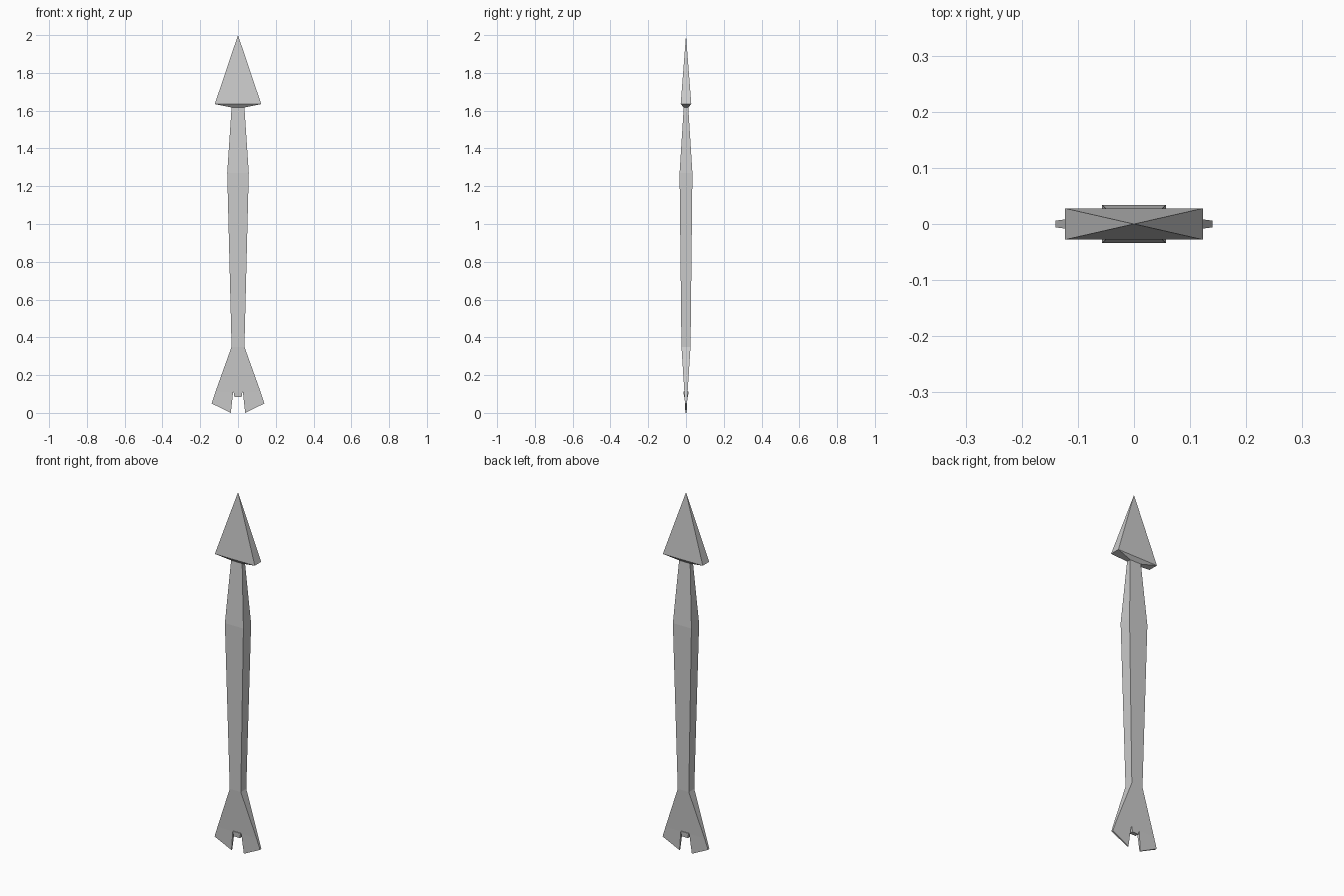
import bpy

if "Cube" in bpy.data.objects:
    bpy.data.objects.remove(bpy.data.objects["Cube"])


def loft(name, rings, cap_start=False, cap_end=False):
    """Skin a stack of four-point rings with flat quads."""
    verts = [p for r in rings for p in r]
    faces = []
    for k in range(len(rings) - 1):
        a, b = 4 * k, 4 * (k + 1)
        for i in range(4):
            j = (i + 1) % 4
            faces.append((a + i, a + j, b + j, b + i))
    n = len(verts)
    if cap_start:
        faces.append((3, 2, 1, 0))
    if cap_end:
        faces.append((n - 4, n - 3, n - 2, n - 1))
    mesh = bpy.data.meshes.new(name)
    mesh.from_pydata(verts, [], faces)
    obj = bpy.data.objects.new(name, mesh)
    bpy.context.collection.objects.link(obj)
    return obj


def rect(x, y, z):
    return [(-x, -y, z), (x, -y, z), (x, y, z), (-x, y, z)]


neck = rect(0.034, 0.012, 1.617)
waist = rect(0.034, 0.024, 0.35)
crease = rect(0.12, 0.0085, 0.11)

# Arrow head: four-sided point whose base slopes in to the shaft
base = rect(0.123, 0.028, 1.635)
head = loft("arrow_head", [neck, base])
mesh = head.data
verts = neck + base + [(0, 0, 2.0)]
faces = [tuple(p.vertices) for p in mesh.polygons]
faces += [(4 + i, 4 + (i + 1) % 4, 8) for i in range(4)]
mesh.clear_geometry()
mesh.from_pydata(verts, [], faces)

# Square-edged shaft, widest near the upper third
loft("shaft", [waist, rect(0.057, 0.034, 1.27), neck])

# Tail flare down to the crease
loft("tail_flare", [crease, waist], cap_start=True)

# Two tail fins below the crease, thinning to the lower edge
for side, s in (("left", -1), ("right", 1)):
    top = [(s * 0.026, -0.0085, 0.11), (s * 0.12, -0.0085, 0.11),
           (s * 0.12, 0.0085, 0.11), (s * 0.026, 0.0085, 0.11)]
    low = [(s * 0.038, -0.003, 0.0), (s * 0.14, -0.006, 0.05),
           (s * 0.14, 0.006, 0.05), (s * 0.038, 0.003, 0.0)]
    if s < 0:
        top, low = top[::-1], low[::-1]
    loft("tail_fin_" + side, [low, top], cap_start=True)

# Small nock block in the gap between the fins
loft("nock", [rect(0.019, 0.011, 0.085), rect(0.024, 0.013, 0.113)],
     cap_start=True, cap_end=True)
